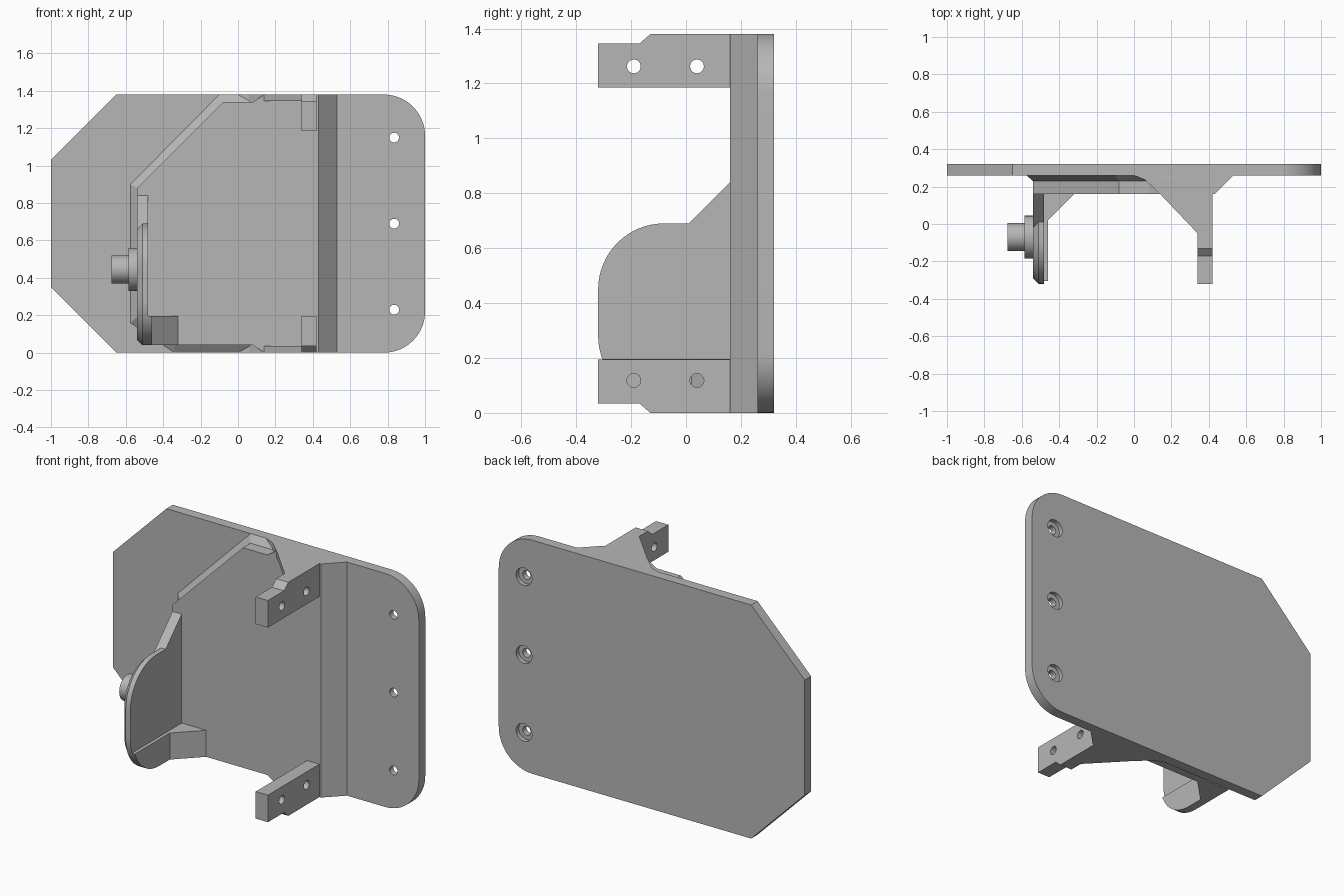
import bpy, bmesh, math
from mathutils import Vector

if "Cube" in bpy.data.objects:
    bpy.data.objects.remove(bpy.data.objects["Cube"], do_unlink=True)

H = 1.38  # overall height

grey = bpy.data.materials.new("plain_grey")
grey.use_nodes = True
grey.diffuse_color = (0.47, 0.47, 0.47, 1)
grey.node_tree.nodes["Principled BSDF"].inputs["Base Color"].default_value = grey.diffuse_color

PLACE = {"x": lambda a, b, d: (d, a, b),
         "y": lambda a, b, d: (a, d, b),
         "z": lambda a, b, d: (a, b, d)}


def loft(name, axis, sections):
    """Skin matching outlines, given as (position along axis, points)."""
    bm = bmesh.new()
    rings = [[bm.verts.new(PLACE[axis](a, b, d)) for a, b in pts] for d, pts in sections]
    n = len(rings[0])
    bm.faces.new(rings[0])
    bm.faces.new(rings[-1])
    for lo, hi in zip(rings, rings[1:]):
        for i in range(n):
            j = (i + 1) % n
            bm.faces.new((lo[i], lo[j], hi[j], hi[i]))
    bmesh.ops.recalc_face_normals(bm, faces=bm.faces)
    mesh = bpy.data.meshes.new(name)
    bm.to_mesh(mesh)
    bm.free()
    mesh.materials.append(grey)
    ob = bpy.data.objects.new(name, mesh)
    bpy.context.collection.objects.link(ob)
    return ob


def prism(name, axis, pts, lo, hi):
    return loft(name, axis, [(lo, pts), (hi, pts)])


def arc(ca, cb, r, start, end, steps=16):
    angles = [math.radians(start + (end - start) * i / steps) for i in range(steps + 1)]
    return [(ca + r * math.cos(t), cb + r * math.sin(t)) for t in angles]


def disc(name, axis, a, b, r, lo, hi):
    return prism(name, axis, arc(a, b, r, 0, 360 - 360 / 32, 31), lo, hi)


def cut(ob, cutters):
    """Bake holes into the object and discard the cutters."""
    for c in cutters:
        c.hide_render = True
        m = ob.modifiers.new("hole", "BOOLEAN")
        m.operation = "DIFFERENCE"
        m.solver = "EXACT"
        m.object = c
    deps = bpy.context.evaluated_depsgraph_get()
    baked = bpy.data.meshes.new_from_object(ob.evaluated_get(deps))
    ob.modifiers.clear()
    ob.data = baked
    for c in cutters:
        bpy.data.objects.remove(c, do_unlink=True)


def smooth(ob):
    bpy.ops.object.select_all(action="DESELECT")
    ob.select_set(True)
    bpy.context.view_layer.objects.active = ob
    bpy.ops.object.shade_smooth_by_angle(angle=math.radians(30))


# Back plate: clipped corners on one side, rounded on the other
R = 0.22
outline = [(-0.65, H), (-1, 1.03), (-1, 0.35), (-0.65, 0)]
outline += arc(1 - R, R, R, -90, 0) + arc(1 - R, H - R, R, 0, 90)
plate = prism("back_plate", "y", outline, 0.26, 0.32)
holes = []
for z in (0.23, 0.69, 1.15):
    holes.append(disc("screw_hole", "y", 0.835, z, 0.026, 0.2, 0.4))
    holes.append(disc("counterbore", "y", 0.835, z, 0.052, 0.295, 0.4))
cut(plate, holes)
smooth(plate)

# Raised pad with a sloped foot
foot = [(-0.575, 0.16), (-0.34, 0), (0.14, 0), (0.3, 0), (0.3, H), (0.14, H),
        (-0.1, H), (-0.575, 0.9)]
face = [(-0.54, 0.19), (-0.34, 0.04), (0.08, 0.04), (0.14, 0), (0.14, H), (0.08, 1.34),
        (-0.08, 1.34), (-0.54, 0.88)]
loft("raised_pad", "y", [(0.26, foot), (0.23, face), (0.16, face)])

# Full height rib beside the pad, with a sloped flank
rib = [(0, 0.26), (0.06, 0.235), (0.14, 0.16), (0.43, 0.16), (0.53, 0.26)]
prism("rib", "z", rib, 0, H)

# Ear: rounded tab with a chamfered outer rim
CY, TOP_Z, LOW_Z, ER = -0.08, 0.45, 0.28, 0.24


def ear_outline(r):
    return ([(0.2, 0.84), (0.16, 0.84), (TOP_Z + r - 0.68, TOP_Z + r)]
            + arc(CY, TOP_Z, r, 90, 180) + arc(CY, LOW_Z, r, 180, 270)
            + [(0.2, LOW_Z - r)])


ear = loft("ear", "x", [(-0.48, ear_outline(ER)), (-0.51, ear_outline(ER)),
                        (-0.54, ear_outline(ER - 0.03))])
smooth(ear)

# Thickened lower edge of the ear and its corner brace
SHELF = 0.197
dip = math.degrees(math.asin((LOW_Z - SHELF) / ER))
lip = arc(CY, LOW_Z, ER, 180 + dip, 270) + [(0.2, LOW_Z - ER), (0.2, SHELF)]
smooth(prism("ear_lip", "x", lip, -0.48, -0.46))
brace = [(-0.48, 0.2), (-0.48, 0.02), (-0.46, 0.02), (-0.32, 0.16), (-0.32, 0.2)]
prism("ear_brace", "z", brace, 0.04, SHELF)

# Pivot boss and pin on the outside of the ear
for name, r, lo, hi in (("pivot_boss", 0.115, -0.585, -0.53), ("pivot_pin", 0.075, -0.675, -0.58)):
    smooth(disc(name, "x", -0.07, 0.445, r, lo, hi))

# Matching drilled arms and gusset webs at the top and bottom
arm_side = [(0.17, 1.185), (-0.32, 1.185), (-0.32, 1.345), (-0.17, 1.345), (-0.13, H), (0.17, H)]
web = [(0.14, 0.16), (0.34, -0.05), (0.38, -0.05), (0.38, 0.18), (0.14, 0.18)]
for place in ("upper", "lower"):
    def level(z):
        return z if place == "upper" else H - z
    arm = prism(place + "_arm", "x", [(y, level(z)) for y, z in arm_side], 0.34, 0.42)
    cut(arm, [disc("arm_hole", "x", y, level(1.262), 0.025, 0.3, 0.5) for y in (-0.19, 0.04)])
    smooth(arm)
    prism(place + "_web", "z", web, level(1.345), level(H))
